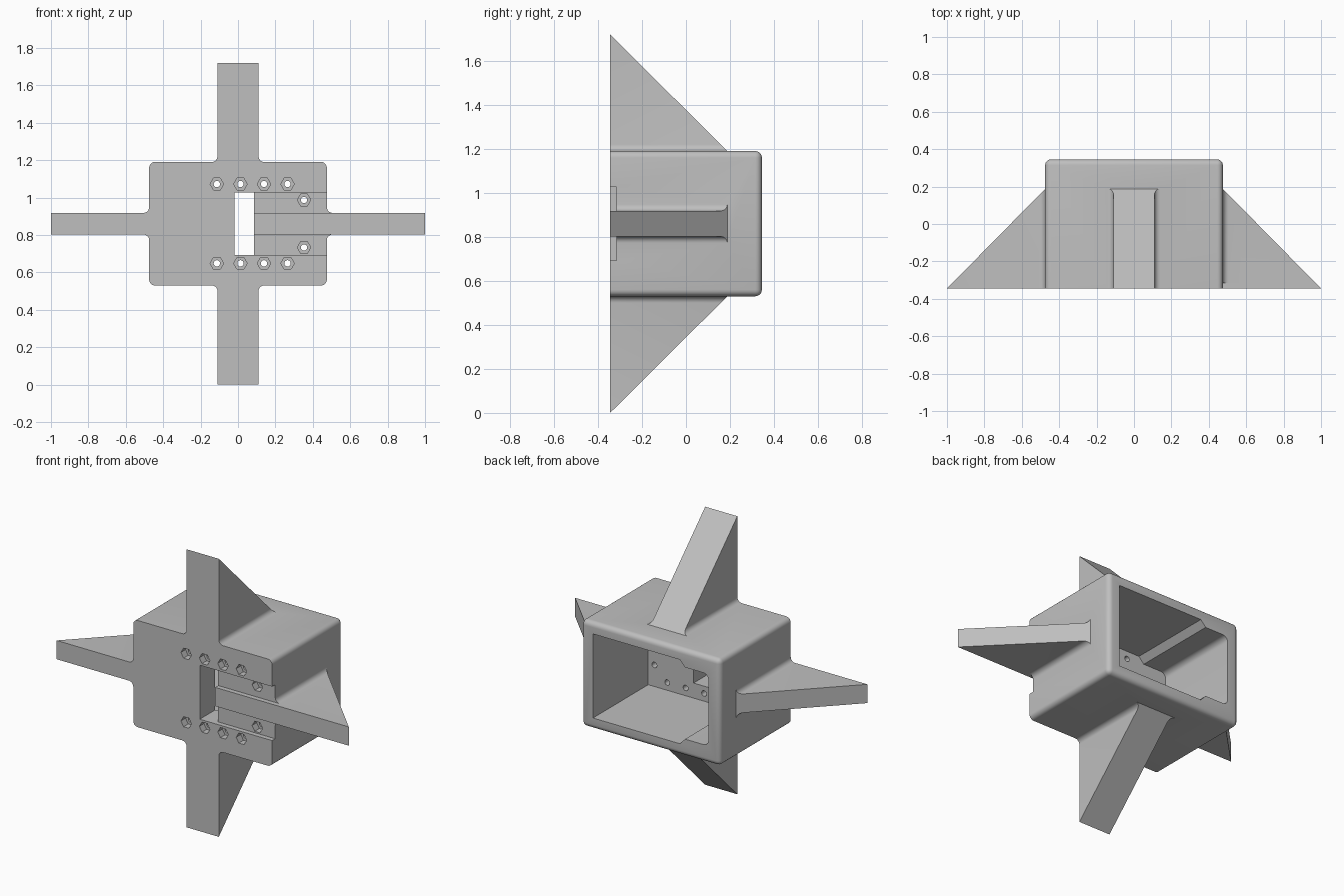
import bpy, bmesh, math
from mathutils import Vector, Matrix

default = bpy.data.objects.get("Cube")
if default:
    bpy.data.objects.remove(default, do_unlink=True)

grey = bpy.data.materials.new("plain grey")
grey.use_nodes = True
colour = (0.52, 0.52, 0.52, 1)
grey.diffuse_color = colour
grey.node_tree.nodes["Principled BSDF"].inputs["Base Color"].default_value = colour

MID = 0.86                      # height of the housing centre
FRONT, BACK = -0.345, 0.345
HALF_W, HALF_H = 0.475, 0.33
FILLET = 0.03


def add_object(name, bm):
    bmesh.ops.recalc_face_normals(bm, faces=bm.faces)
    mesh = bpy.data.meshes.new(name)
    bm.to_mesh(mesh)
    bm.free()
    mesh.materials.append(grey)
    obj = bpy.data.objects.new(name, mesh)
    bpy.context.collection.objects.link(obj)
    return obj


def prism(points, y0, y1):
    """Extrude an x-z outline from y0 to y1."""
    bm = bmesh.new()
    face = bm.faces.new([bm.verts.new((x, y0, z)) for x, z in points])
    new = bmesh.ops.extrude_face_region(bm, geom=[face])["geom"]
    bmesh.ops.translate(bm, vec=(0, y1 - y0, 0),
                        verts=[v for v in new if isinstance(v, bmesh.types.BMVert)])
    return bm


def arc(cx, cz, r, start, end, steps=6):
    angles = [math.radians(start + (end - start) * i / steps) for i in range(steps + 1)]
    return [(cx + r * math.cos(a), cz + r * math.sin(a)) for a in angles]


def block(x0, x1, z0, z1):
    return [(x0, z0), (x1, z0), (x1, z1), (x0, z1)]


def combine(target, tool, operation):
    mod = target.modifiers.new(operation.title(), "BOOLEAN")
    mod.operation, mod.solver, mod.object = operation, "EXACT", tool
    bpy.context.view_layer.objects.active = target
    bpy.ops.object.modifier_apply(modifier=mod.name)
    bpy.data.objects.remove(tool, do_unlink=True)


def cut(target, points, y0, y1):
    combine(target, add_object("cutter", prism(points, y0, y1)), "DIFFERENCE")


# Housing: rounded everywhere except around the flat front
bm = prism(block(-HALF_W, HALF_W, MID - HALF_H, MID + HALF_H), FRONT, BACK)
rounded = [e for e in bm.edges if any(v.co.y > 0 for v in e.verts)]
bmesh.ops.bevel(bm, geom=rounded, offset=FILLET, segments=5, profile=0.5, affect="EDGES")
housing = add_object("housing", bm)

# Four triangular fins with filleted roots
for turn, base, reach, half in ((0, HALF_H, 0.53, 0.11), (90, HALF_W, 0.525, 0.058),
                                (180, HALF_H, 0.53, 0.11), (270, HALF_W, 0.525, 0.058)):
    side = [(half, base + reach + 0.1)]
    side += arc(half + FILLET, base + FILLET, FILLET, 180, 270)
    side += [(half + FILLET, base - 0.03)]
    outline = side + [(-x, z) for x, z in reversed(side)]
    bm = prism(outline, FRONT, 0.25)
    cutting = bmesh.ops.bisect_plane(bm, geom=bm.verts[:] + bm.edges[:] + bm.faces[:],
                                     plane_co=(0, FRONT, base + reach),
                                     plane_no=Vector((0, reach, 0.533)).normalized(),
                                     clear_outer=True)["geom_cut"]
    bmesh.ops.holes_fill(bm, edges=[e for e in cutting if isinstance(e, bmesh.types.BMEdge)])
    bmesh.ops.remove_doubles(bm, verts=bm.verts, dist=0.0001)
    bm.transform(Matrix.Translation((0, 0, MID)) @ Matrix.Rotation(math.radians(turn), 4, "Y"))
    combine(housing, add_object("fin", bm), "UNION")

# Cavity open at the back, narrower at one end
upper = [(0.395, 0.26), (-0.2, 0.26), (-0.235, 0.222)] + arc(-0.36, 0.187, 0.035, 90, 180)
cavity = upper + [(x, -z) for x, z in reversed(upper)]
cut(housing, [(x, z + MID) for x, z in cavity], -0.195, 0.5)

# Front window and the two shallow channels beside the fin
cut(housing, block(-0.02, 0.085, MID - 0.167, MID + 0.167), -0.5, -0.1)
for low, high in ((0.058, 0.167), (-0.167, -0.058)):
    cut(housing, block(0.08, 0.6, MID + low, MID + high), -0.5, FRONT + 0.03)

# Screw holes with hexagonal nut pockets
screws = [(-0.113 + 0.126 * i, 0.212, FRONT) for i in range(4)] + [(0.353, 0.127, FRONT + 0.03)]
for x, offset, surface in screws:
    for z in (MID + offset, MID - offset):
        cut(housing, arc(x, z, 0.036, 0, 300, 5), -0.5, surface + 0.045)
        cut(housing, arc(x, z, 0.017, 0, 345, 23), -0.5, -0.1)

bpy.ops.object.select_all(action="DESELECT")
housing.select_set(True)
bpy.context.view_layer.objects.active = housing
bpy.ops.object.shade_smooth_by_angle(angle=math.radians(30))
